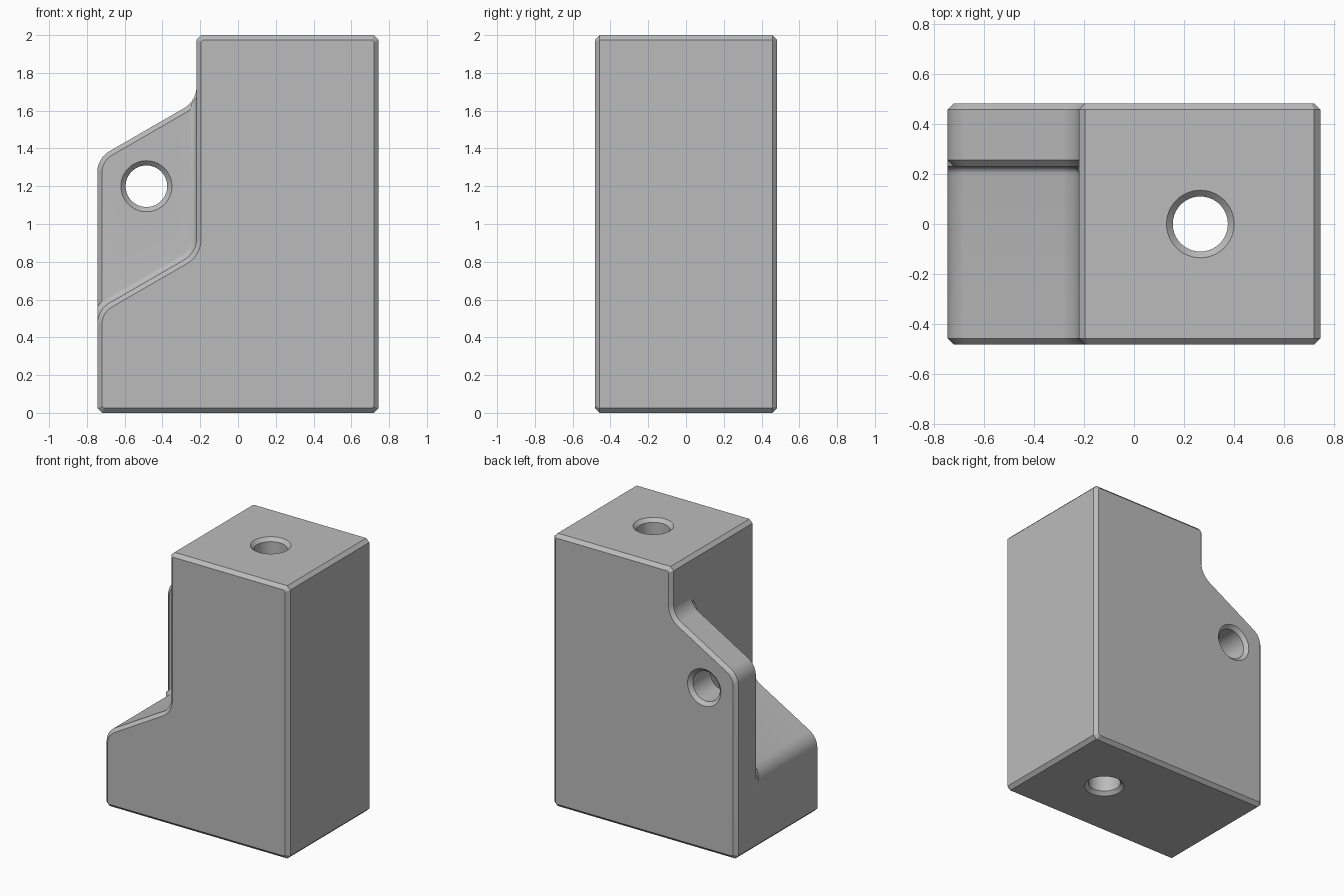
import bpy, bmesh, math
from mathutils import Vector

if "Cube" in bpy.data.objects:
    bpy.data.objects.remove(bpy.data.objects["Cube"])

X, Y, H = 0.745, 0.482, 2.0      # half width, half depth, height
WALL, STEP, C, F = -0.22, 0.23, 0.025, 0.03   # wall x, lug front y, chamfer, fillet

grey = bpy.data.materials.new("grey")
grey.use_nodes = True
colour = (0.5, 0.5, 0.5, 1)
grey.diffuse_color = colour
grey.node_tree.nodes["Principled BSDF"].inputs["Base Color"].default_value = colour


def outline(corners):
    """Closed outline; each corner (x, z, tangent length, segments) is rounded or cut."""
    pts = []
    for i, (x, z, t, n) in enumerate(corners):
        b = Vector((x, z))
        if not t:
            pts.append(b)
            continue
        u = (Vector(corners[i - 1][:2]) - b).normalized()
        v = (Vector(corners[(i + 1) % len(corners)][:2]) - b).normalized()
        half = u.angle(v) / 2
        r = t * math.tan(half)
        centre = b + (u + v).normalized() * t / math.cos(half)
        s, e = (b + u * t - centre).normalized(), (b + v * t - centre).normalized()
        pts += [centre + r * s.slerp(e, k / n) for k in range(n + 1)]
    return pts


def inset(pts, d, start=0):
    """Move points from index start onward inward by d, staying within the side plane."""
    out = []
    for i, p in enumerate(pts):
        a = (p - pts[i - 1]).normalized()
        b = (pts[(i + 1) % len(pts)] - p).normalized()
        na, nb = Vector((-a.y, a.x)), Vector((-b.y, b.x))
        q = p + (na + nb) * d / (1 + na.dot(nb)) if i >= start else p.copy()
        q.x = max(q.x, -X)
        out.append(q)
    return out


def loft(name, layers):
    """Solid through a list of (y, outline) layers."""
    bm = bmesh.new()
    rings = [[bm.verts.new((p.x, y, p.y)) for p in pts] for y, pts in layers]
    n = len(rings[0])
    for r, s in zip(rings, rings[1:]):
        for i in range(n):
            j = (i + 1) % n
            bm.faces.new((r[i], r[j], s[j], s[i]))
    bm.faces.new(rings[0])
    bm.faces.new(rings[-1][::-1])
    bmesh.ops.recalc_face_normals(bm, faces=bm.faces)
    mesh = bpy.data.meshes.new(name)
    bm.to_mesh(mesh)
    bm.free()
    mesh.materials.append(grey)
    ob = bpy.data.objects.new(name, mesh)
    bpy.context.collection.objects.link(ob)
    return ob


def combine(target, other, operation):
    mod = target.modifiers.new(operation.lower(), 'BOOLEAN')
    mod.operation, mod.object, mod.solver = operation, other, 'EXACT'
    bpy.context.view_layer.objects.active = target
    bpy.ops.object.modifier_apply(modifier=mod.name)
    bpy.data.objects.remove(other)


def profile(shelf, extra=()):
    """Block outline whose left side has a sloping shelf starting at height shelf."""
    rise = (WALL + X) * math.tan(math.radians(30))
    return outline([(-X, 0, C, 1), (X, 0, C, 1), (X, H, C, 1), (WALL, H, C, 1), *extra,
                    (WALL, shelf + rise, 0.075, 10), (-X, shelf, 0.075, 10)])


# Main block with the low sloping ledge, flared into the lug by a small fillet
low = profile(0.545, [(WALL, 1.67, 0, 0), (WALL, 1.63, 0, 0)])
flare_start = next(i for i, p in enumerate(low) if abs(p.y - 1.63) < 1e-4)
layers = [(-Y, inset(low, C)), (-Y + C, low)]
for k in range(7):
    a = math.radians(15 * k)
    layers.append((STEP - F + F * math.sin(a), inset(low, -F * (1 - math.cos(a)), flare_start)))
layers += [(STEP + 0.001, low), (Y - 2 * C, low)]
body = loft("clamp_block", layers)

# Tall lug at the back, chamfered on both faces
high = profile(1.348)
lug = loft("lug", [(STEP, inset(high, C)), (STEP + C, high), (Y - C, high), (Y, inset(high, C))])
combine(body, lug, 'UNION')


# Countersunk through holes
def hole(x, z, y0, y1):
    ring = [Vector((x + 0.11 * math.cos(a), z + 0.11 * math.sin(a)))
            for a in (math.tau * k / 64 for k in range(64))]
    wide, over = inset(ring, -C - 0.01), 0.01
    return loft("hole_cutter", [(y0 - over, wide), (y0 + C, ring), (y1 - C, ring), (y1 + over, wide)])


combine(body, hole(-0.485, 1.2, STEP, Y), 'DIFFERENCE')
bore = hole(0.265, 0, 0, H)
bore.rotation_euler.x = math.pi / 2
bpy.context.view_layer.update()
combine(body, bore, 'DIFFERENCE')

# Smooth the rounded parts, keep the chamfers crisp
bpy.ops.object.select_all(action='DESELECT')
body.select_set(True)
bpy.context.view_layer.objects.active = body
bpy.ops.object.shade_smooth_by_angle(angle=math.radians(30))
